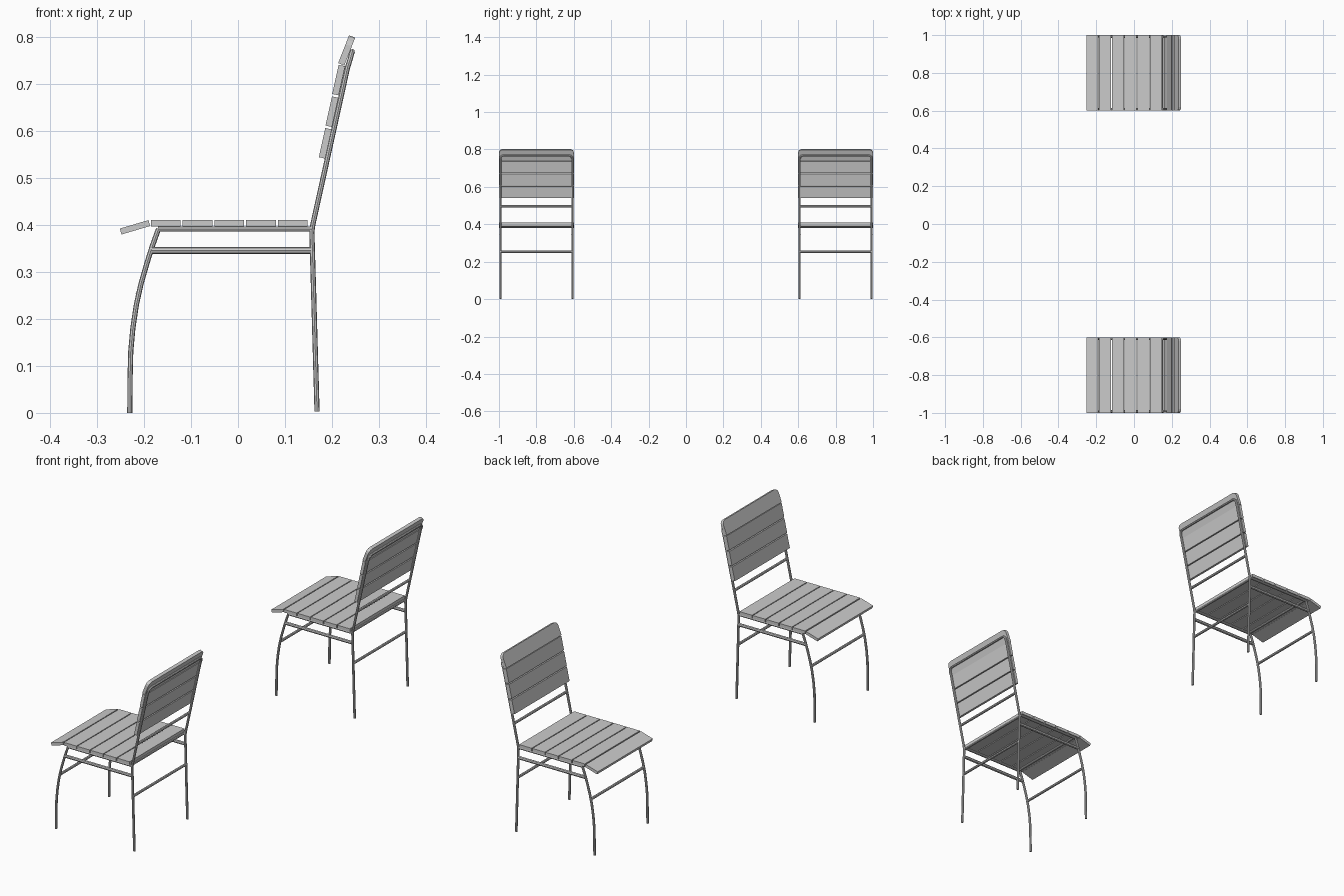
import bpy, bmesh, math
from mathutils import Matrix

if "Cube" in bpy.data.objects:
    bpy.data.objects.remove(bpy.data.objects["Cube"])

HALF = 0.1925   # tube centre line offset from the chair's middle
R = 0.0055


def tube(name, pts, r=R):
    cu = bpy.data.curves.new(name, 'CURVE')
    cu.dimensions = '3D'
    cu.bevel_depth = r
    cu.bevel_resolution = 2
    cu.use_fill_caps = True
    sp = cu.splines.new('POLY')
    sp.points.add(len(pts) - 1)
    for p, co in zip(sp.points, pts):
        p.co = (*co, 1)
    ob = bpy.data.objects.new(name, cu)
    bpy.context.collection.objects.link(ob)
    bpy.ops.object.select_all(action='DESELECT')
    bpy.context.view_layer.objects.active = ob
    ob.select_set(True)
    bpy.ops.object.convert(target='MESH')
    bpy.ops.object.shade_smooth_by_angle()


def slat(name, x, y, z, angle, length=0.0635, thick=0.014, corner=0):
    bm = bmesh.new()
    bmesh.ops.create_cube(bm, size=1)
    bmesh.ops.scale(bm, vec=(length, 0.4, thick), verts=bm.verts)
    if corner:
        ends = [e for e in bm.edges if all(v.co.x > 0 for v in e.verts)
                and abs(e.verts[0].co.y - e.verts[1].co.y) < 1e-6]
        bmesh.ops.bevel(bm, geom=ends, offset=corner, segments=3,
                        profile=0.5, affect='EDGES')
    bm.transform(Matrix.Translation((x, y, z)) @
                 Matrix.Rotation(-math.radians(angle), 4, 'Y'))
    me = bpy.data.meshes.new(name)
    bm.to_mesh(me)
    bm.free()
    bpy.context.collection.objects.link(bpy.data.objects.new(name, me))


def cross_bar(name, x, y, z, r=R):
    tube(name, [(x, y - HALF, z), (x, y + HALF, z)], r)


FRONT_LEG = [(-0.230, 0.0), (-0.2295, 0.07), (-0.228, 0.13), (-0.2235, 0.18),
             (-0.216, 0.23), (-0.206, 0.275), (-0.193, 0.32), (-0.182, 0.355),
             (-0.169, 0.391)]
# rear post: x, z, inset from the side
REAR_POST = [(0.168, 0.003, 0), (0.157, 0.385, 0), (0.159, 0.400, 0),
             (0.233, 0.735, 0), (0.2385, 0.752, 0), (0.2405, 0.760, 0.003),
             (0.2425, 0.766, 0.010), (0.243, 0.768, 0.018)]

for y in (-0.8, 0.8):
    # seat slats and drooping front slat
    for i in range(5):
        slat("seat_slat", -0.1535 + i * 0.0675, y, 0.4035, 0)
    slat("front_seat_slat", -0.219, y, 0.3945, 16.5, thick=0.013)

    # back slats, the top one with rounded corners
    for i in range(3):
        slat("back_slat", 0.1855 + i * 0.0142, y, 0.573 + i * 0.0672, 77.5)
    slat("top_back_slat", 0.231, y, 0.7705, 68.5, corner=0.02)

    # side frames
    for s in (-1, 1):
        ys = y + s * HALF
        tube("front_leg", [(x, ys, z) for x, z in FRONT_LEG])
        tube("seat_rail", [(-0.170, ys, 0.391), (0.158, ys, 0.391)])
        tube("side_stretcher", [(-0.184, ys, 0.3455), (0.155, ys, 0.3455)], 0.0075)

    # rear legs and back frame in one bent tube
    left = [(x, y - HALF + i, z) for x, z, i in REAR_POST]
    right = [(x, y + HALF - i, z) for x, z, i in reversed(REAR_POST)]
    tube("rear_frame", left + right)

    # cross bars between the side frames
    cross_bar("front_seat_bar", -0.160, y, 0.391)
    cross_bar("rear_seat_bar", 0.148, y, 0.391)
    cross_bar("front_leg_bar", -0.2115, y, 0.253, 0.006)
    cross_bar("rear_leg_bar", 0.161, y, 0.253, 0.006)
    cross_bar("lower_back_bar", 0.180, y, 0.496, 0.006)
